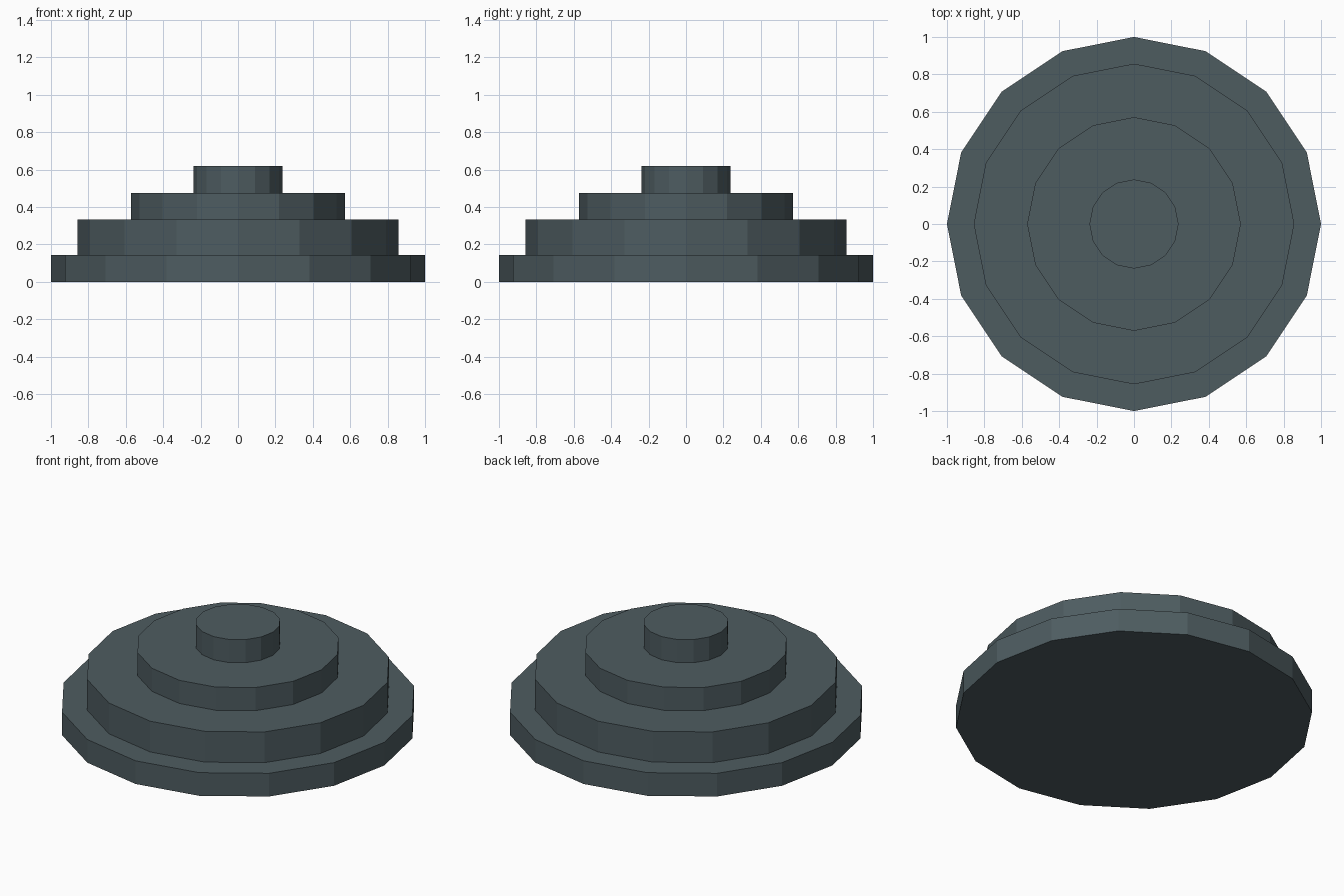
import bpy

if "Cube" in bpy.data.objects:
    bpy.data.objects.remove(bpy.data.objects["Cube"])

# One slate colour for the whole model
slate = bpy.data.materials.new("dark_slate")
slate.diffuse_color = (0.076, 0.107, 0.118, 1.0)
slate.use_nodes = True
slate.node_tree.nodes["Principled BSDF"].inputs["Base Color"].default_value = slate.diffuse_color

# Stacked 16-sided discs: name, radius, bottom, top
tiers = [
    ("base_tier", 1.0, 0.0, 0.143),
    ("lower_tier", 0.857, 0.143, 0.333),
    ("upper_tier", 0.571, 0.333, 0.476),
    ("top_cap", 0.238, 0.476, 0.619),
]

for name, radius, bottom, top in tiers:
    bpy.ops.mesh.primitive_cylinder_add(
        vertices=16, radius=radius, depth=top - bottom,
        location=(0, 0, (bottom + top) / 2))
    tier = bpy.context.object
    tier.name = name
    tier.data.materials.append(slate)
